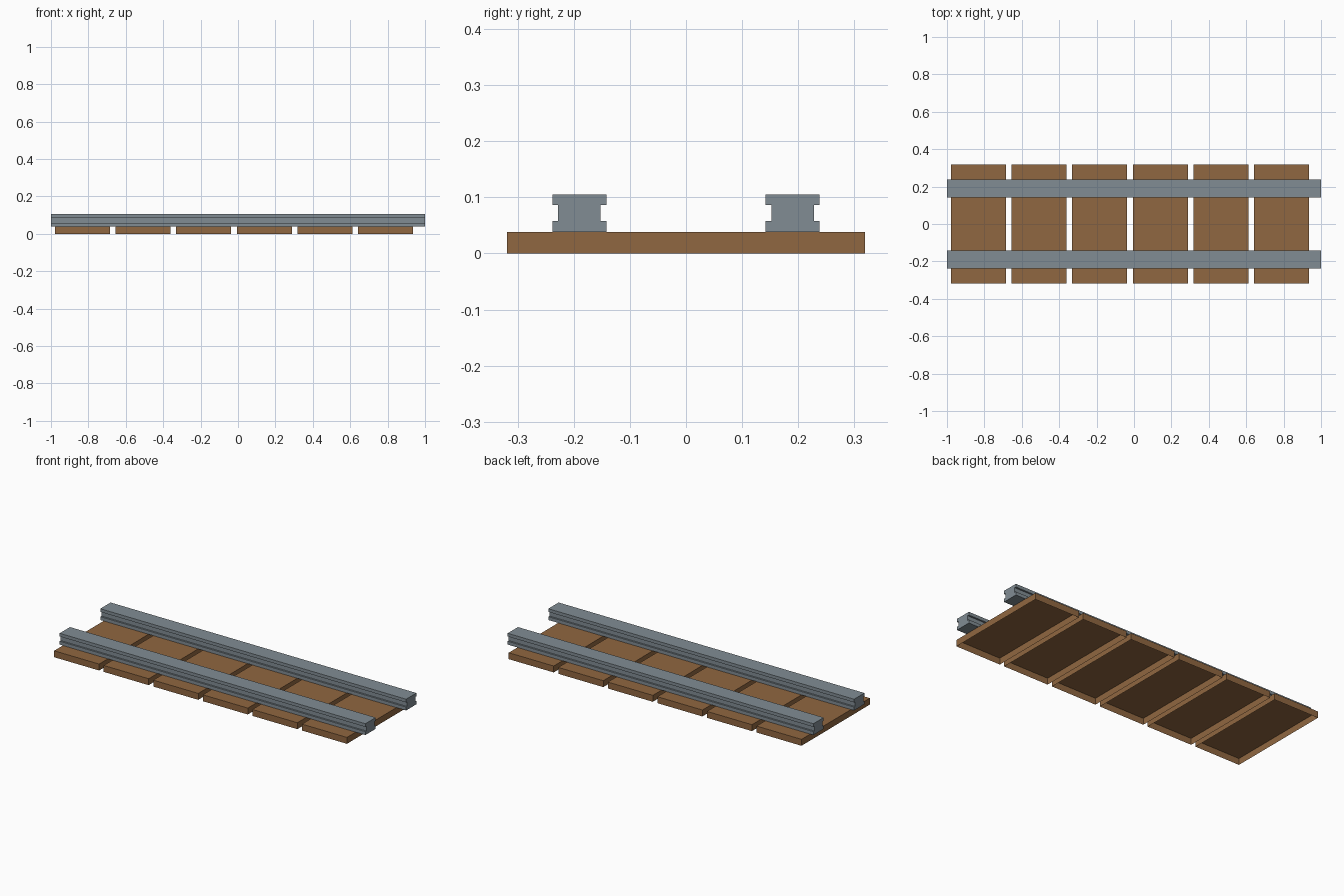
import bpy
import bmesh

if "Cube" in bpy.data.objects:
    bpy.data.objects.remove(bpy.data.objects["Cube"], do_unlink=True)


def make_material(name, rgb):
    mat = bpy.data.materials.new(name)
    mat.use_nodes = True
    mat.diffuse_color = (*rgb, 1)
    bsdf = mat.node_tree.nodes["Principled BSDF"]
    bsdf.inputs["Base Color"].default_value = (*rgb, 1)
    bsdf.inputs["Roughness"].default_value = 0.8
    return mat


def make_object(name, bm, mat):
    bmesh.ops.recalc_face_normals(bm, faces=bm.faces)
    mesh = bpy.data.meshes.new(name)
    bm.to_mesh(mesh)
    bm.free()
    mesh.materials.append(mat)
    obj = bpy.data.objects.new(name, mesh)
    bpy.context.collection.objects.link(obj)
    return obj


wood = make_material("brown wood", (0.28, 0.135, 0.052))
steel = make_material("grey steel", (0.22, 0.265, 0.295))

SLEEPER_HEIGHT = 0.038
SLEEPER_WIDTH = 0.294
SLEEPER_PITCH = 0.3242
FIRST_SLEEPER = -0.832
RAIL_OFFSET = 0.19


# Sleepers: wide planks, hollow and open underneath
def make_sleeper(index):
    bm = bmesh.new()
    bmesh.ops.create_cube(bm, size=1)
    bmesh.ops.scale(bm, vec=(SLEEPER_WIDTH, 0.638, SLEEPER_HEIGHT), verts=bm.verts)
    bmesh.ops.recalc_face_normals(bm, faces=bm.faces)
    underside = [f for f in bm.faces if f.normal.z < -0.5]
    bmesh.ops.delete(bm, geom=underside, context='FACES_ONLY')
    x = FIRST_SLEEPER + index * SLEEPER_PITCH
    bmesh.ops.translate(bm, vec=(x, 0, SLEEPER_HEIGHT / 2), verts=bm.verts)
    # An open shell needs its top pointing up
    sleeper = make_object(f"sleeper_{index + 1}", bm, wood)
    top = max(sleeper.data.polygons, key=lambda p: p.center.z)
    if top.normal.z < 0:
        sleeper.data.flip_normals()


for i in range(6):
    make_sleeper(i)


# Rails: I-shaped section swept along x
def make_rail(name, y):
    flange, web = 0.048, 0.0378
    base = SLEEPER_HEIGHT + 0.0003
    half = [(flange, base), (flange, 0.058), (web, 0.058),
            (web, 0.086), (flange, 0.086), (flange, 0.105)]
    section = half + [(-w, z) for w, z in reversed(half)]
    bm = bmesh.new()
    face = bm.faces.new([bm.verts.new((-1, y + w, z)) for w, z in section])
    swept = bmesh.ops.extrude_face_region(bm, geom=[face], use_keep_orig=True)
    ends = [v for v in swept["geom"] if isinstance(v, bmesh.types.BMVert)]
    bmesh.ops.translate(bm, vec=(2, 0, 0), verts=ends)
    make_object(name, bm, steel)


make_rail("front_rail", -RAIL_OFFSET)
make_rail("back_rail", RAIL_OFFSET)
